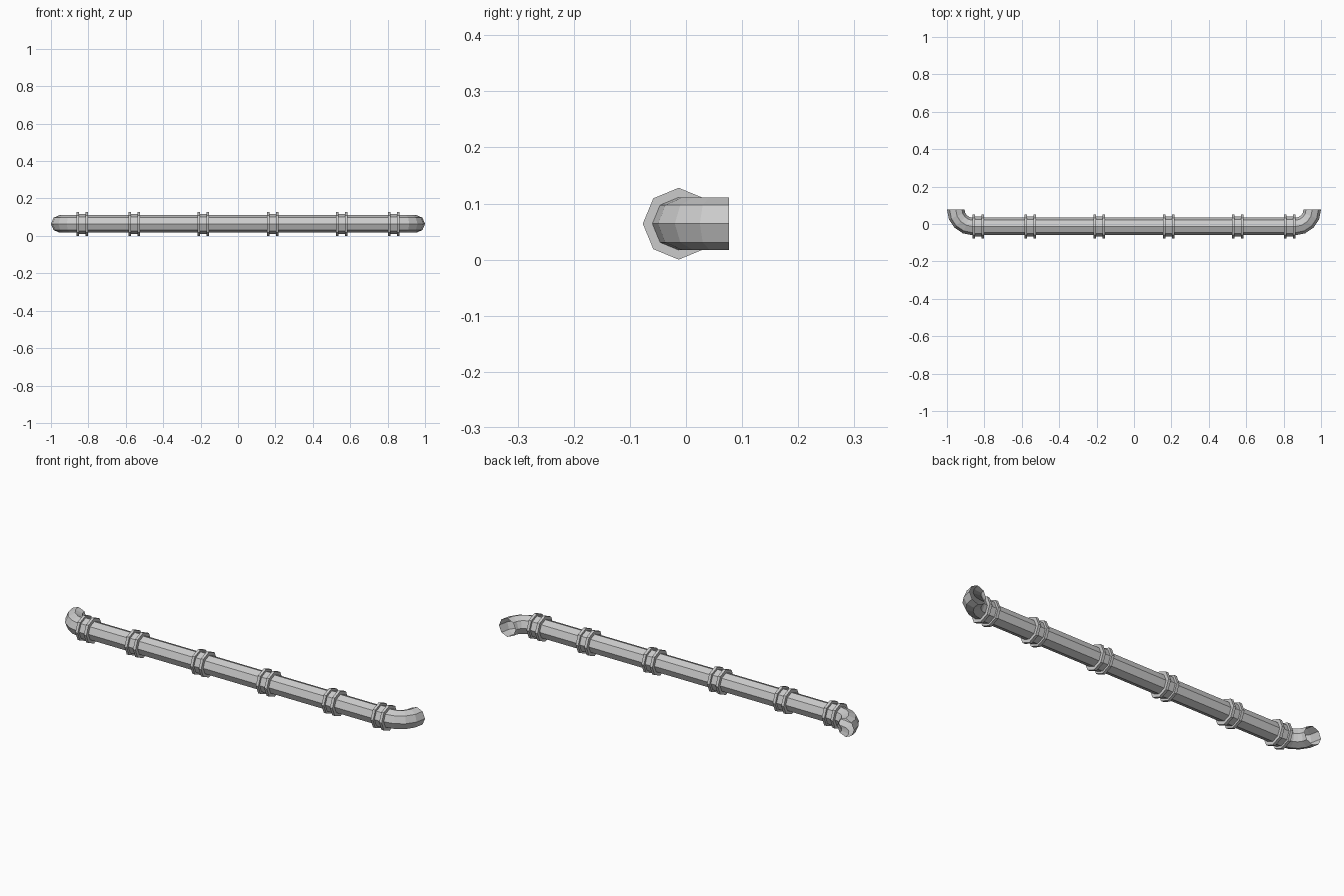
import bpy, bmesh
from math import sin, cos, pi

if "Cube" in bpy.data.objects:
    bpy.data.objects.remove(bpy.data.objects["Cube"])

CY, CZ = -0.013, 0.064      # pipe axis
PIPE_R, BAND_R, FLANGE_R = 0.047, 0.053, 0.064
BEND_R, BEND_X = 0.09, 0.863
SIDES = 8


def loft(name, stations):
    """Skin octagonal rings; each station = (centre x, centre y, heading angle, radius)."""
    bm = bmesh.new()
    rings = []
    for x, y, a, r in stations:
        ring = []
        for i in range(SIDES):
            t = 2 * pi * i / SIDES
            side, up = r * cos(t), r * sin(t)
            ring.append(bm.verts.new((x - sin(a) * side, y + cos(a) * side, CZ + up)))
        rings.append(ring)
    for p, q in zip(rings, rings[1:]):
        for i in range(SIDES):
            j = (i + 1) % SIDES
            bm.faces.new((p[i], p[j], q[j], q[i]))
    bmesh.ops.recalc_face_normals(bm, faces=bm.faces)
    me = bpy.data.meshes.new(name)
    bm.to_mesh(me)
    bm.free()
    ob = bpy.data.objects.new(name, me)
    bpy.context.collection.objects.link(ob)
    return ob


# Main pipe with an open elbow turning to the back at each end
right = []
for k in range(5):
    a = k * pi / 8
    right.append((BEND_X + BEND_R * sin(a), CY + BEND_R * (1 - cos(a)), a, PIPE_R))
left = [(-x, y, -a, r) for x, y, a, r in reversed(right)]
loft("pipe", left + right)

# Couplings: two raised flanges with a lower band between them
HALF, THICK = 0.031, 0.014
profile = [(-HALF, PIPE_R), (-HALF, FLANGE_R), (-HALF + THICK, FLANGE_R),
           (-HALF + THICK, BAND_R), (HALF - THICK, BAND_R),
           (HALF - THICK, FLANGE_R), (HALF, FLANGE_R), (HALF, PIPE_R)]
for n, cx in enumerate((-0.832, -0.555, -0.185, 0.185, 0.555, 0.832)):
    loft(f"coupling_{n + 1}", [(cx + dx, CY, 0, r) for dx, r in profile])
